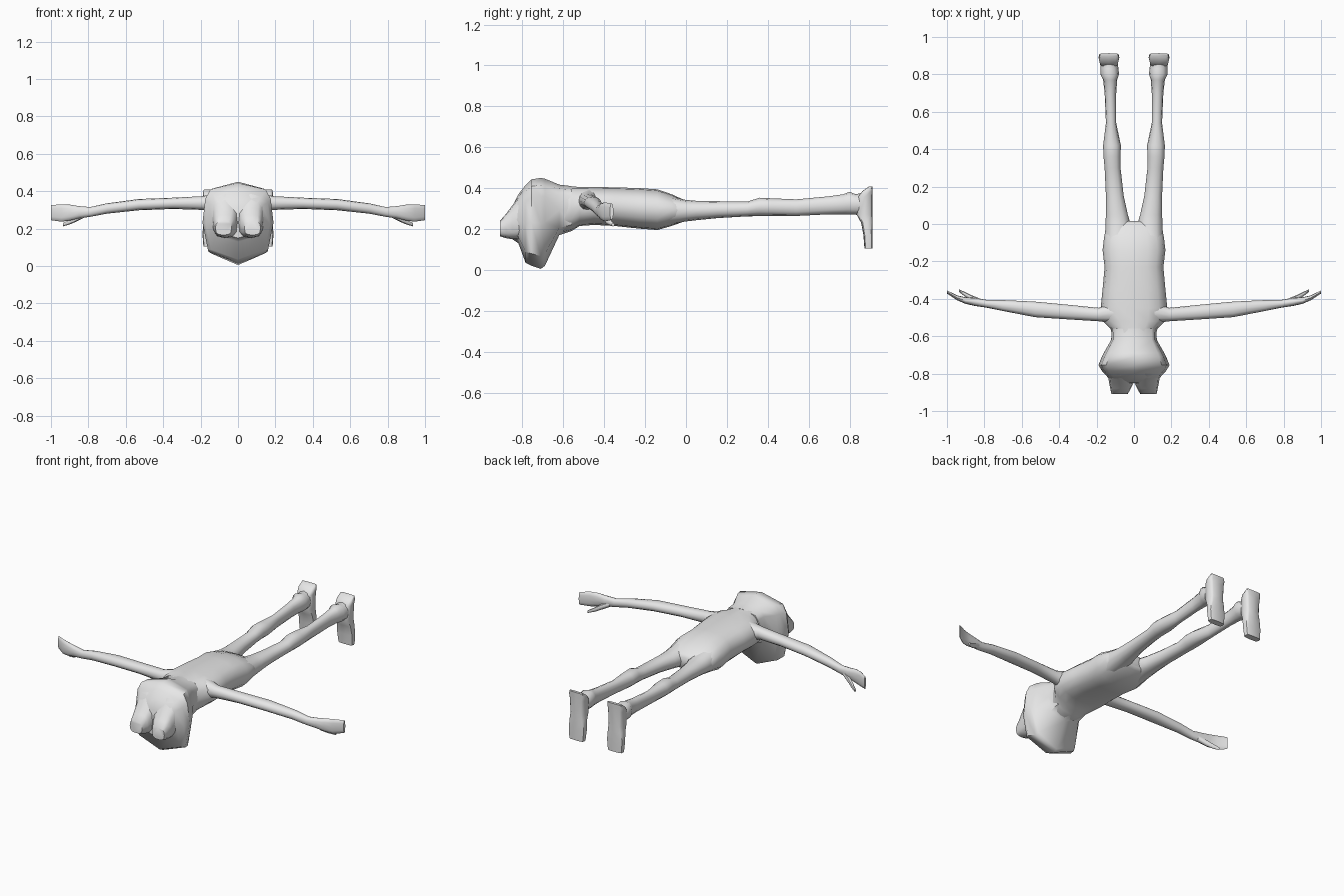
import bpy, bmesh, math

grey = bpy.data.materials.new("plain_grey")
grey.diffuse_color = (0.8, 0.8, 0.8, 1)


def rounded(n, power):
    """Unit superellipse outline."""
    pts = []
    for i in range(n):
        t = 2 * math.pi * i / n
        c, s = math.cos(t), math.sin(t)
        pts.append((math.copysign(abs(c) ** (2 / power), c),
                    math.copysign(abs(s) ** (2 / power), s)))
    return pts


def loft(name, axis, rows, outline, mirror=False, angle=50):
    """Skin outlines along an axis; row = position, then low/high of the other two axes."""
    bm = bmesh.new()
    rings = []
    for p, a0, a1, b0, b1 in rows:
        ring = []
        for u, v in outline:
            co = [(a0 + a1) / 2 + u * (a1 - a0) / 2, (b0 + b1) / 2 + v * (b1 - b0) / 2]
            co.insert(axis, p)
            ring.append(bm.verts.new(co))
        rings.append(ring)
    n = len(outline)
    for r, s in zip(rings, rings[1:]):
        for i in range(n):
            j = (i + 1) % n
            bm.faces.new((r[i], r[j], s[j], s[i]))
    bm.faces.new(rings[0])
    bm.faces.new(rings[-1])
    bmesh.ops.recalc_face_normals(bm, faces=bm.faces)
    me = bpy.data.meshes.new(name)
    bm.to_mesh(me)
    bm.free()
    me.materials.append(grey)
    ob = bpy.data.objects.new(name, me)
    bpy.context.collection.objects.link(ob)
    if mirror:
        ob.modifiers.new("Mirror", 'MIRROR')
    bpy.ops.object.select_all(action='DESELECT')
    ob.select_set(True)
    bpy.context.view_layer.objects.active = ob
    bpy.ops.object.shade_smooth_by_angle(angle=math.radians(angle))
    return ob


def centred(rows):
    return [(y, -w, w, z0, z1) for y, w, z0, z1 in rows]


X, Y, Z = 0, 1, 2
soft = rounded(12, 2.2)

# Angular head, facing down, with a ridge along the middle
half = [(0, 1), (0.78, 0.84), (0.92, 0.6), (1, 0), (0.84, -0.72), (0, -1)]
head_outline = half + [(-u, v) for u, v in half[-2:0:-1]]
loft("head", Y, centred([
    (-0.85, 0.125, 0.15, 0.31), (-0.82, 0.14, 0.13, 0.37),
    (-0.785, 0.172, 0.035, 0.415), (-0.755, 0.19, 0.02, 0.443),
    (-0.71, 0.172, 0.005, 0.45), (-0.69, 0.162, 0.02, 0.446),
    (-0.62, 0.122, 0.17, 0.417), (-0.56, 0.12, 0.19, 0.41)]), head_outline)

# Paired lobes on the crown
loft("crown_lobe", Y, [
    (-0.80, 0.0, 0.14, 0.15, 0.385), (-0.85, 0.003, 0.133, 0.15, 0.315),
    (-0.88, 0.017, 0.127, 0.155, 0.275), (-0.91, 0.034, 0.121, 0.165, 0.24)],
    rounded(12, 2.8), mirror=True)

# Torso from neck to crotch
loft("torso", Y, centred([
    (-0.60, 0.115, 0.18, 0.41), (-0.56, 0.125, 0.19, 0.408),
    (-0.52, 0.165, 0.215, 0.406), (-0.45, 0.178, 0.22, 0.405),
    (-0.35, 0.168, 0.215, 0.404), (-0.23, 0.157, 0.202, 0.40),
    (-0.14, 0.168, 0.195, 0.394), (-0.07, 0.16, 0.215, 0.37),
    (0.0, 0.145, 0.24, 0.338), (0.015, 0.12, 0.255, 0.32)]), rounded(16, 2.4))

# Legs
loft("leg", Y, [
    (-0.10, 0.02, 0.155, 0.22, 0.365), (0.0, 0.018, 0.153, 0.237, 0.342),
    (0.05, 0.033, 0.15, 0.243, 0.338), (0.15, 0.055, 0.15, 0.253, 0.336),
    (0.30, 0.072, 0.157, 0.262, 0.334), (0.36, 0.072, 0.163, 0.263, 0.353),
    (0.42, 0.07, 0.165, 0.264, 0.35), (0.54, 0.095, 0.15, 0.264, 0.345),
    (0.70, 0.095, 0.157, 0.272, 0.36), (0.77, 0.09, 0.165, 0.272, 0.37),
    (0.80, 0.08, 0.18, 0.27, 0.382), (0.83, 0.083, 0.18, 0.27, 0.37),
    (0.88, 0.09, 0.18, 0.265, 0.38)], soft, mirror=True)

# Feet: flat soles, toes pointing down
loft("foot", Z, [
    (0.105, 0.085, 0.185, 0.873, 0.913), (0.17, 0.078, 0.19, 0.868, 0.913),
    (0.23, 0.083, 0.185, 0.857, 0.913), (0.27, 0.087, 0.18, 0.835, 0.913),
    (0.36, 0.083, 0.185, 0.842, 0.913), (0.385, 0.08, 0.188, 0.862, 0.913),
    (0.408, 0.085, 0.183, 0.895, 0.913)], rounded(12, 4), mirror=True)

# Arms running into curved mitten hands
loft("arm_and_hand", X, [
    (0.11, -0.53, -0.42, 0.28, 0.39), (0.19, -0.52, -0.448, 0.30, 0.373),
    (0.35, -0.51, -0.432, 0.305, 0.365), (0.53, -0.498, -0.415, 0.298, 0.358),
    (0.70, -0.465, -0.407, 0.28, 0.335), (0.79, -0.447, -0.405, 0.263, 0.315),
    (0.85, -0.438, -0.395, 0.255, 0.32), (0.90, -0.427, -0.392, 0.243, 0.328),
    (0.945, -0.408, -0.382, 0.237, 0.33), (1.0, -0.372, -0.355, 0.245, 0.325)],
    soft, mirror=True)

# Thumbs
loft("thumb", X, [
    (0.82, -0.43, -0.40, 0.26, 0.295), (0.87, -0.41, -0.38, 0.235, 0.27),
    (0.90, -0.39, -0.365, 0.222, 0.25), (0.935, -0.364, -0.35, 0.212, 0.23)],
    rounded(8, 2), mirror=True)
